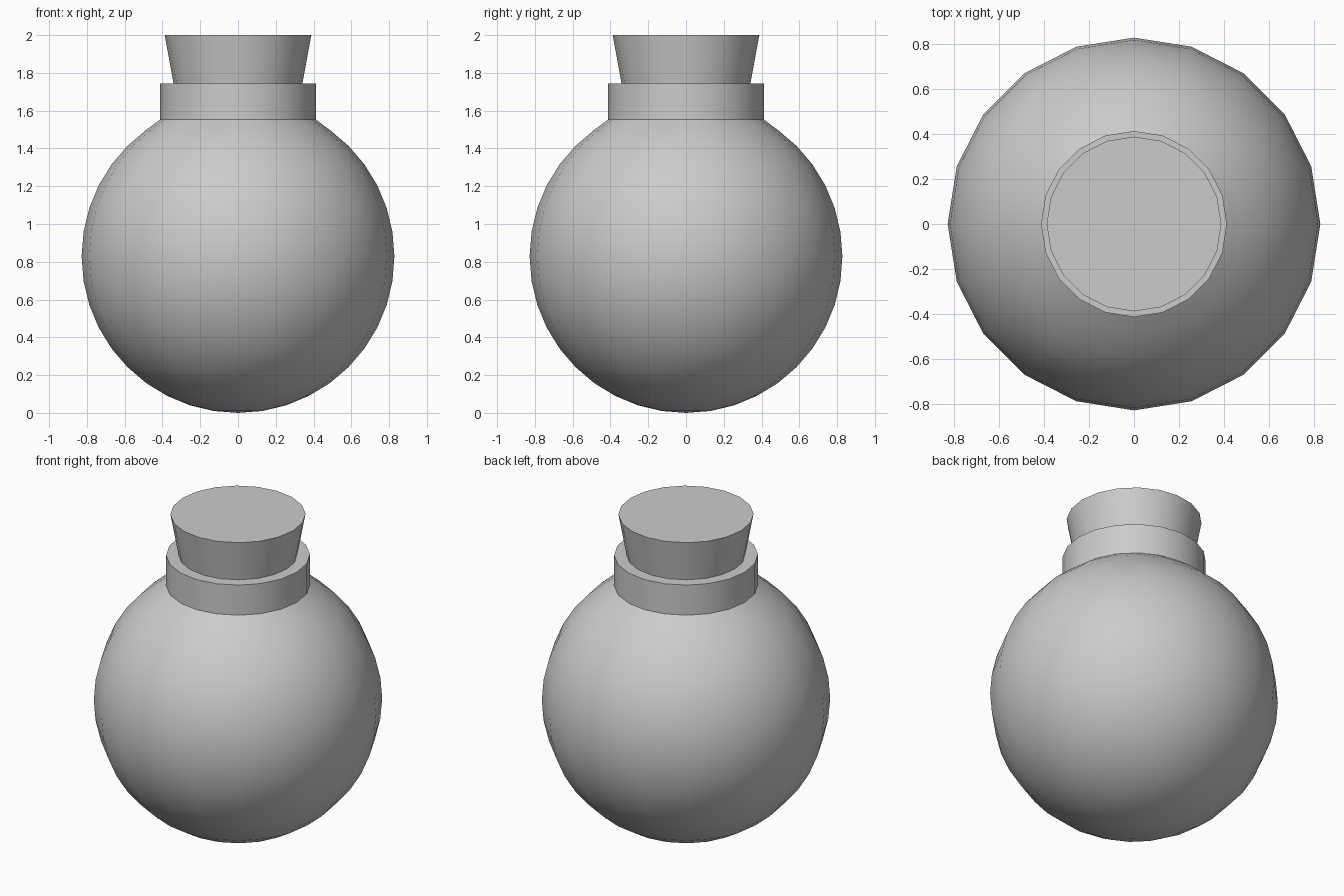
import bpy, bmesh
from math import sin, cos, pi, radians

if "Cube" in bpy.data.objects:
    bpy.data.objects.remove(bpy.data.objects["Cube"])

SIDES = 20


def lathe(name, profile):
    """Revolve (radius, z) points, listed bottom to top, around z."""
    bm = bmesh.new()
    rings = []
    for r, z in profile:
        if r < 1e-5:
            rings.append([bm.verts.new((0, 0, z))])
        else:
            rings.append([bm.verts.new((r * cos(2 * pi * i / SIDES), r * sin(2 * pi * i / SIDES), z))
                          for i in range(SIDES)])
    for a, b in zip(rings, rings[1:]):
        for i in range(SIDES):
            j = (i + 1) % SIDES
            if len(a) == 1:
                bm.faces.new((a[0], b[j], b[i]))
            else:
                bm.faces.new((a[i], a[j], b[j], b[i]))
    # flat cap on the top ring
    bm.faces.new(rings[-1])
    bmesh.ops.recalc_face_normals(bm, faces=bm.faces)
    mesh = bpy.data.meshes.new(name)
    bm.to_mesh(mesh)
    bm.free()
    obj = bpy.data.objects.new(name, mesh)
    bpy.context.collection.objects.link(obj)
    bpy.ops.object.select_all(action='DESELECT')
    obj.select_set(True)
    bpy.context.view_layer.objects.active = obj
    bpy.ops.object.shade_smooth_by_angle(angle=radians(30))
    return obj


# round flask with a short straight neck
R, NECK, NECK_Z, LIP_Z = 0.828, 0.413, 1.552, 1.743
ball = [(R * sin(radians(9 * k)), R - R * cos(radians(9 * k))) for k in range(17)]
lathe("flask", ball + [(NECK, NECK_Z), (NECK, LIP_Z)])

# tapered stopper, wider at the top
lathe("stopper", [(0.341, LIP_Z), (0.388, 2.0)])
